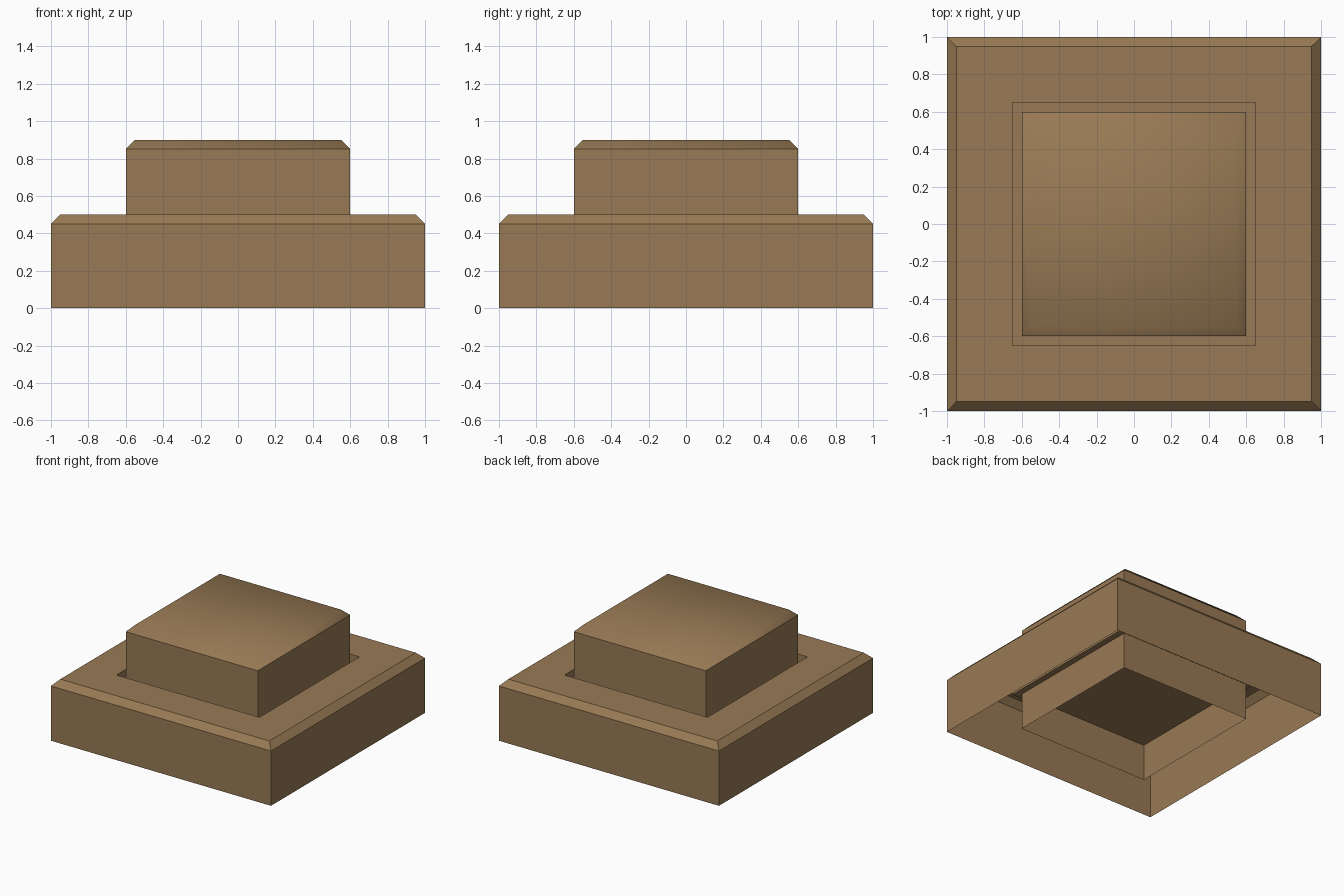
import bpy
import bmesh

# Remove the default cube
cube = bpy.data.objects.get("Cube")
if cube:
    bpy.data.objects.remove(cube, do_unlink=True)

brown = bpy.data.materials.new("warm_brown")
brown.use_nodes = True
colour = (0.315, 0.195, 0.09, 1.0)
brown.diffuse_color = colour
brown.node_tree.nodes["Principled BSDF"].inputs["Base Color"].default_value = colour

CORNERS = ((-1, -1), (1, -1), (1, 1), (-1, 1))


def square_shell(name, profile, cap_end=False, cap_start=False, smooth_above=None):
    """Sweep a (half width, height) profile around a square."""
    bm = bmesh.new()
    rings = [[bm.verts.new((x * h, y * h, z)) for x, y in CORNERS] for h, z in profile]
    for low, high in zip(rings, rings[1:]):
        for i in range(4):
            j = (i + 1) % 4
            bm.faces.new((low[i], low[j], high[j], high[i]))
    if cap_end:
        bm.faces.new(rings[-1])
    if cap_start:
        bm.faces.new(rings[0][::-1])
    # Soft faces above the given height, bounded by a sharp edge
    if smooth_above is not None:
        for face in bm.faces:
            face.smooth = all(v.co.z >= smooth_above - 0.001 for v in face.verts)
        for edge in bm.edges:
            edge.smooth = all(f.smooth for f in edge.link_faces)
    mesh = bpy.data.meshes.new(name)
    bm.to_mesh(mesh)
    bm.free()
    mesh.materials.append(brown)
    obj = bpy.data.objects.new(name, mesh)
    bpy.context.collection.objects.link(obj)
    return obj


# Open-bottomed housing: outer wall, chamfer, top, recess wall, ledge, inner skirt
square_shell("housing", [(1, 0), (1, 0.45), (0.95, 0.5), (0.65, 0.5),
                         (0.65, 0.3), (0.6, 0.3), (0.6, 0)])

# Raised push block with a softly shaded chamfered top
square_shell("push_block", [(0.6, 0.3), (0.6, 0.85), (0.55, 0.9)],
             cap_end=True, cap_start=True, smooth_above=0.85)
